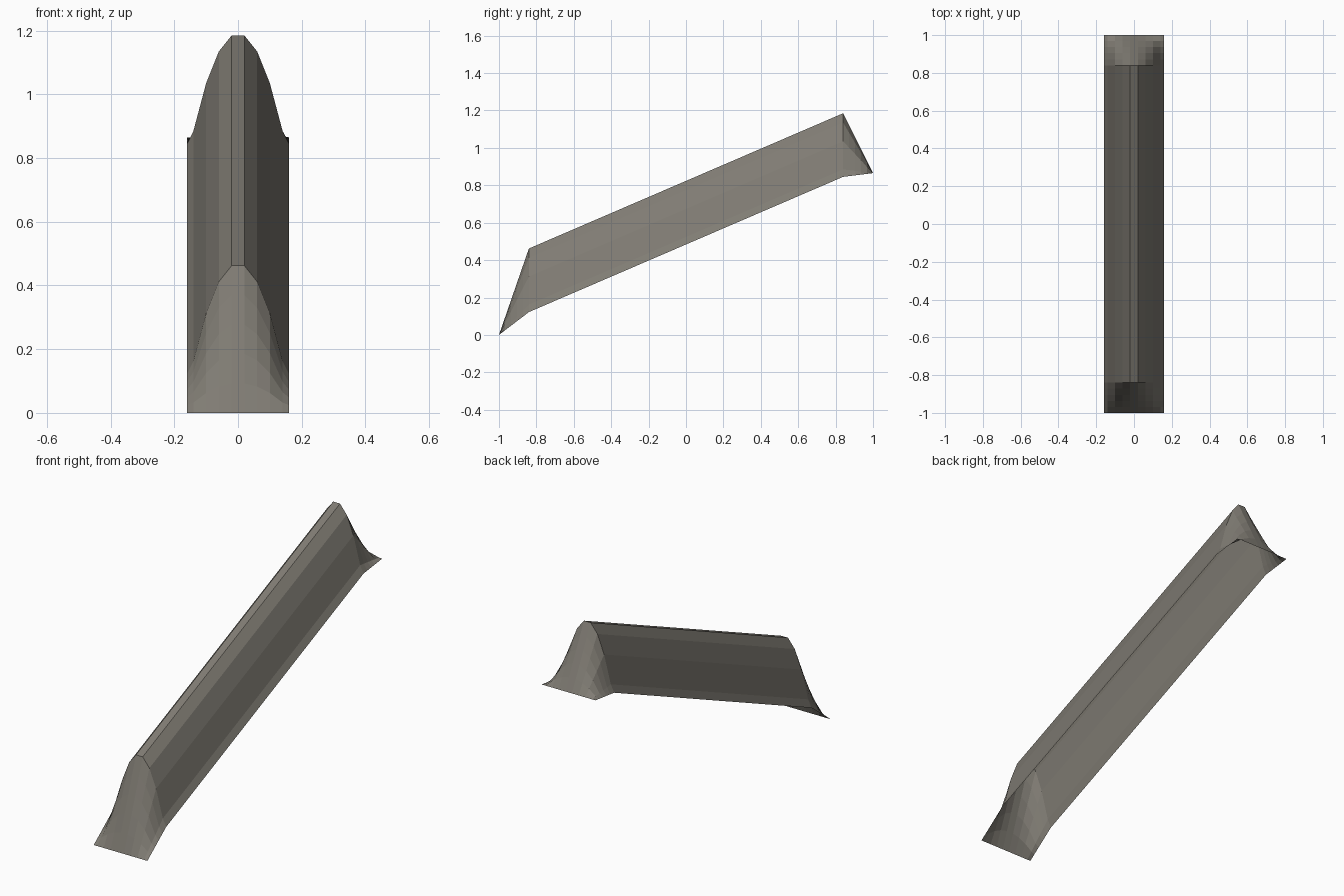
import bpy
import bmesh

cube = bpy.data.objects.get("Cube")
if cube:
    bpy.data.objects.remove(cube, do_unlink=True)

# One muted stone colour
stone = bpy.data.materials.new("warm grey stone")
stone.use_nodes = True
colour = (0.216, 0.202, 0.174, 1)
stone.diffuse_color = colour
stone.node_tree.nodes["Principled BSDF"].inputs["Base Color"].default_value = colour

# Half cross-section of the ridge: distance from centre, height above the foot
half = [(0.16, 0.0), (0.14, 0.04), (0.10, 0.19), (0.06, 0.29), (0.02, 0.34)]
profile = [(-x, h) for x, h in half] + [(x, h) for x, h in reversed(half)]


def section(y, foot):
    """Arched cross-section standing at the given foot height."""
    return [(x, y, foot + h) for x, h in profile]


def flat_edge(y, z):
    """Level line that a flared end runs out to."""
    return [(x, y, z) for x, h in profile]


def blend(a, b, steps):
    """Rows running straight from one section to another."""
    return [[tuple(p + (q - p) * i / steps for p, q in zip(u, v))
             for u, v in zip(a, b)] for i in range(steps + 1)]


def loft(name, rows):
    """Open shell through a list of equal rows."""
    bm = bmesh.new()
    grid = [[bm.verts.new(p) for p in row] for row in rows]
    for a, b in zip(grid, grid[1:]):
        for i in range(len(a) - 1):
            bm.faces.new((a[i], a[i + 1], b[i + 1], b[i]))
    mesh = bpy.data.meshes.new(name)
    bm.to_mesh(mesh)
    bm.free()
    mesh.materials.append(stone)
    obj = bpy.data.objects.new(name, mesh)
    bpy.context.collection.objects.link(obj)


low = section(-0.84, 0.122)
high = section(0.84, 0.845)

# Sloping hollow ridge and its two flared ends
loft("sloping_ridge", [low, high])
loft("front_flare", blend(flat_edge(-1, 0), low, 5))
loft("back_flare", blend(high, flat_edge(1, 0.865), 5))
